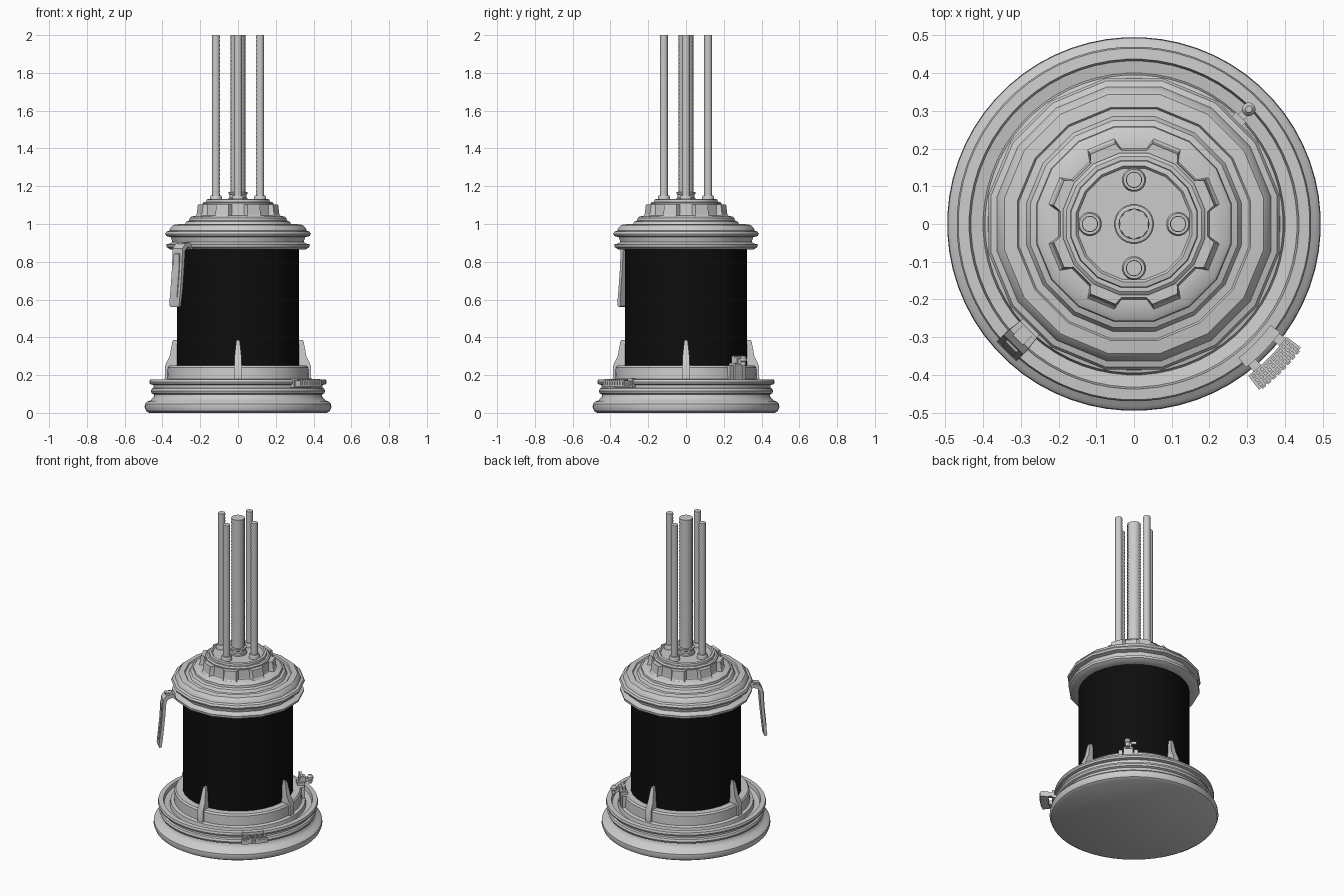
import bpy, bmesh, math
from math import sin, cos, pi, radians


def finish(name, bm, smooth=35):
    bmesh.ops.remove_doubles(bm, verts=bm.verts, dist=1e-5)
    bmesh.ops.recalc_face_normals(bm, faces=bm.faces)
    me = bpy.data.meshes.new(name)
    bm.to_mesh(me)
    bm.free()
    if smooth:
        me.shade_smooth()
        me.set_sharp_from_angle(angle=radians(smooth))
    ob = bpy.data.objects.new(name, me)
    bpy.context.collection.objects.link(ob)
    return ob


def skin(name, rings, smooth=35, wrap=False):
    """Bridge rings of points; cap both ends, or wrap last to first."""
    bm = bmesh.new()
    vs = [[bm.verts.new(p) for p in ring] for ring in rings]
    n = len(vs[0])
    for a, b in zip(vs, vs[1:] + (vs[:1] if wrap else [])):
        for j in range(n):
            bm.faces.new((a[j], a[(j + 1) % n], b[(j + 1) % n], b[j]))
    if not wrap:
        bm.faces.new(vs[0])
        bm.faces.new(vs[-1])
    return finish(name, bm, smooth)


def lathe(name, profile, n, x=0, y=0, half=True, smooth=35):
    off = 0.5 if half else 0
    return skin(name, [[(x + r * cos((j + off) * 2 * pi / n), y + r * sin((j + off) * 2 * pi / n), z)
                        for j in range(n)] for r, z in profile], smooth)


def plate(name, pts, angle, shift=0):
    """Radial outline of (radius, height, half width), given thickness sideways."""
    a = radians(angle)
    def at(r, t, z):
        return (r * cos(a) - t * sin(a), r * sin(a) + t * cos(a), z)
    return skin(name, [[at(r, shift + s * w, z) for r, z, w in pts] for s in (-1, 1)], 25)


def block(name, r0, r1, z0, z1, w, angle, shift=0):
    return plate(name, [(r0, z0, w), (r1, z0, w), (r1, z1, w), (r0, z1, w)], angle, shift)


def arc(name, r0, r1, z0, z1, a0, a1, n=6):
    rings = []
    for i in range(n + 1):
        a = radians(a0 + (a1 - a0) * i / n)
        rings.append([(r * cos(a), r * sin(a), z) for r, z in ((r0, z0), (r1, z0), (r1, z1), (r0, z1))])
    return skin(name, rings)


# Round base with rolled foot, groove and trough
lathe("base", [(0.47, 0), (0.487, 0.01), (0.495, 0.03), (0.493, 0.048), (0.482, 0.06),
               (0.462, 0.067), (0.447, 0.085), (0.445, 0.098), (0.457, 0.103), (0.462, 0.115),
               (0.457, 0.128), (0.448, 0.133), (0.448, 0.148), (0.466, 0.152), (0.47, 0.163),
               (0.466, 0.176), (0.437, 0.178), (0.432, 0.155), (0.40, 0.15), (0.395, 0.175),
               (0.375, 0.18), (0.372, 0.24), (0.364, 0.25), (0.32, 0.25)], 64)

# Dark drum
drum = lathe("drum", [(0.325, 0.24), (0.325, 0.88)], 32)
black = bpy.data.materials.new("black")
black.diffuse_color = (0.004, 0.004, 0.004, 1)
drum.data.materials.append(black)

# Sixteen-sided lid, lower flange to top plate
lathe("lid", [(0.32, 0.865), (0.365, 0.865), (0.386, 0.878), (0.388, 0.892), (0.365, 0.897),
              (0.355, 0.905), (0.362, 0.93), (0.388, 0.936), (0.393, 0.948), (0.386, 0.96),
              (0.37, 0.965), (0.365, 0.98), (0.35, 0.995), (0.315, 1.0), (0.31, 0.992),
              (0.29, 0.995), (0.28, 1.012), (0.264, 1.018), (0.262, 1.032), (0.25, 1.04),
              (0.21, 1.045)], 16)

# Castellated collar ring with eight notches
rings = []
for z, outer, inner in ((1.035, 0.238, 0.208), (1.05, 0.225, 0.2), (1.103, 0.218, 0.197)):
    ring = []
    for k in range(8):
        for da, r in ((-13, outer), (-9.5, inner), (9.5, inner), (13, outer)):
            a = radians(45 * k + da)
            ring.append((r * cos(a), r * sin(a), z))
    rings.append(ring)
skin("notched_collar", rings, 20)
lathe("cap", [(0.19, 1.09), (0.192, 1.11), (0.183, 1.117), (0.172, 1.117), (0.17, 1.13),
              (0.156, 1.133), (0.15, 1.125)], 16)

# Four thin ribbed pipes with ferrules
for k in range(4):
    x, y = 0.117 * cos(k * pi / 2), 0.117 * sin(k * pi / 2)
    lathe("pipe_ferrule", [(0.032, 1.12), (0.032, 1.143), (0.028, 1.152), (0.02, 1.152)], 16, x, y)
    lathe("pipe", [(0.0205 + 0.0012 * (i % 2), 1.12 + 0.88 * i / 80) for i in range(81)], 14, x, y)

# Braided central hose
lathe("hose_ferrule", [(0.052, 1.12), (0.052, 1.135), (0.046, 1.14), (0.046, 1.155),
                       (0.05, 1.158), (0.05, 1.168), (0.038, 1.17)], 24)
skin("braided_hose", [[((0.037 + 0.004 * ((i + j) % 2)) * cos(j * pi / 10),
                        (0.037 + 0.004 * ((i + j) % 2)) * sin(j * pi / 10),
                        1.14 + 0.86 * i / 84) for j in range(20)] for i in range(85)], 0)

# Four tapered clips holding the drum
for k in range(4):
    plate("clip", [(0.32, 0.18, 0.02), (0.388, 0.18, 0.02), (0.386, 0.25, 0.02),
                   (0.362, 0.30, 0.018), (0.348, 0.375, 0.01), (0.343, 0.385, 0.008),
                   (0.322, 0.385, 0.008)], 90 * k)

# Hanging lid lever
W = 0.037
plate("lever", [(r, z, W * s) for r, z, s in
                ((0.36, 0.87, .8), (0.375, 0.892, .8), (0.395, 0.903, .85), (0.43, 0.897, .95),
                 (0.452, 0.87, 1), (0.458, 0.76, 1), (0.47, 0.64, 1), (0.478, 0.575, 1),
                 (0.474, 0.56, .85), (0.46, 0.565, .85), (0.452, 0.64, 1), (0.44, 0.76, 1),
                 (0.433, 0.855, 1), (0.42, 0.873, .95), (0.395, 0.88, .85), (0.38, 0.865, .8))], 225)
plate("lever_panel", [(0.452, 0.845, 0.02), (0.461, 0.84, 0.02), (0.463, 0.76, 0.02),
                      (0.475, 0.64, 0.02), (0.476, 0.61, 0.02), (0.465, 0.61, 0.02),
                      (0.45, 0.76, 0.02)], 225)
block("lever_hinge", 0.40, 0.435, 0.893, 0.906, 0.018, 225)

# Curved gridded pedal on the base rim
arc("pedal", 0.503, 0.55, 0.14, 0.172, -53, -36.5)
for a in (-51, -40):
    arc("pedal_arm", 0.44, 0.51, 0.145, 0.168, a, a + 3, 1)
arc("pedal_mount", 0.45, 0.482, 0.135, 0.185, -52, -36.5)
for row in range(3):
    for k in range(10):
        a = -52.2 + 1.55 * k
        r = 0.508 + 0.014 * row
        arc("pedal_stud", r, r + 0.01, 0.17, 0.18, a, a + 1, 1)
for k in range(8):
    a = -52 + 1.9 * k
    arc("pedal_face_stud", 0.548, 0.554, 0.147, 0.165, a, a + 1.2, 1)

# Drain tap on the back right of the base
block("tap_bracket", 0.35, 0.395, 0.17, 0.265, 0.028, 45)
for s in (-1, 1):
    block("tap_bracket_ear", 0.35, 0.388, 0.17, 0.25, 0.012, 45, s * 0.045)
block("tap_body", 0.385, 0.43, 0.26, 0.285, 0.011, 45)
block("tap_neck", 0.36, 0.40, 0.255, 0.298, 0.019, 45)
block("tap_lever", 0.37, 0.385, 0.29, 0.305, 0.035, 45, 0.012)
c = 0.43 * cos(pi / 4)
lathe("tap_spout", [(0.011, 0.248), (0.013, 0.255), (0.013, 0.27), (0.018, 0.275), (0.018, 0.29),
                    (0.012, 0.298), (0.009, 0.302)], 16, c, c)
